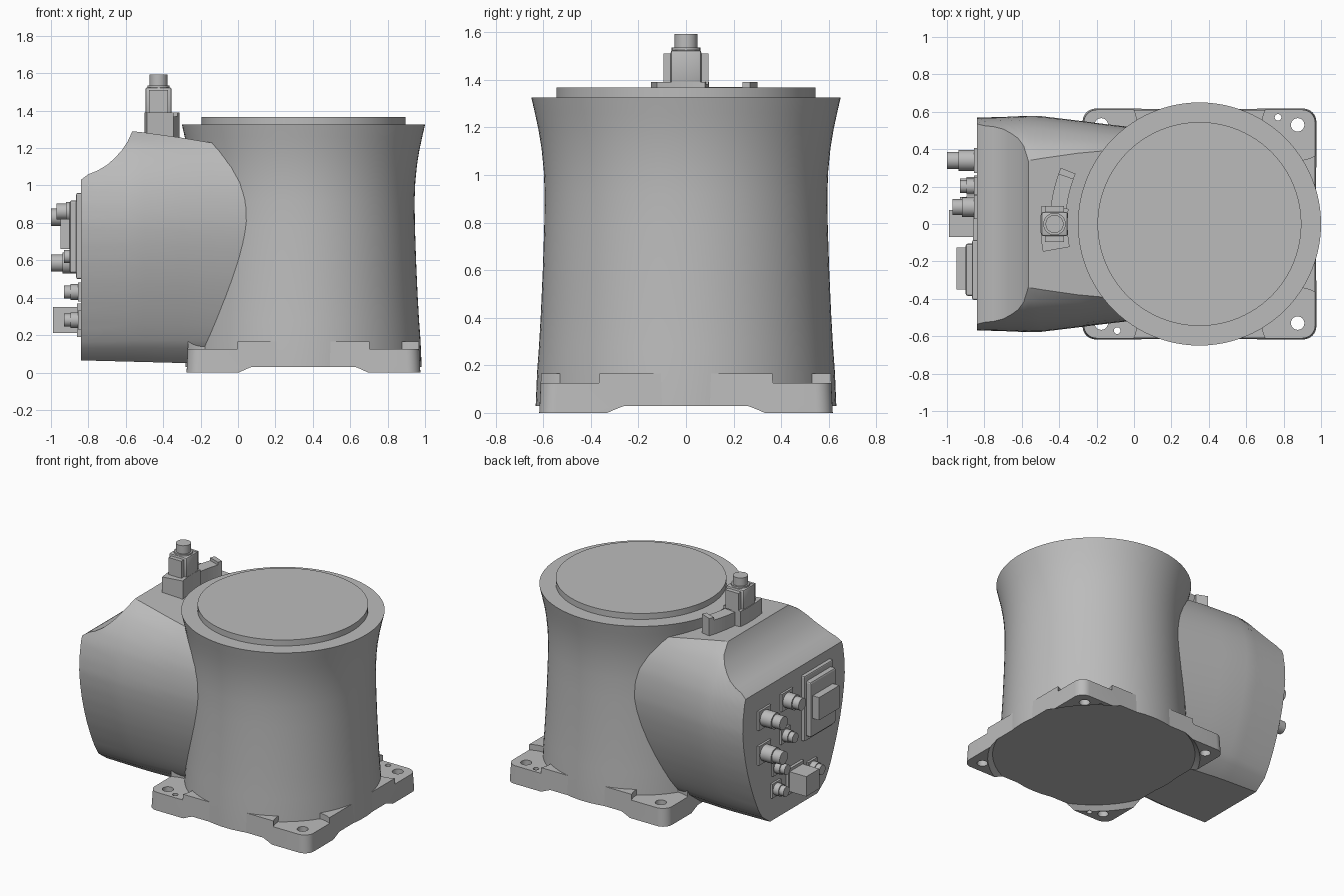
import bpy, bmesh
from math import pi, sin, cos
from mathutils import Matrix, Vector

cube = bpy.data.objects.get("Cube")
if cube:
    bpy.data.objects.remove(cube, do_unlink=True)

grey = bpy.data.materials.new("cast_grey")
grey.use_nodes = True
COLOUR = (0.5, 0.5, 0.5, 1)
grey.diffuse_color = COLOUR
grey.node_tree.nodes["Principled BSDF"].inputs["Base Color"].default_value = COLOUR

CX = 0.35      # column axis
REAR = -0.84   # connector panel plane


def finish(name, bm, smooth=True, angle=0.6):
    bmesh.ops.recalc_face_normals(bm, faces=bm.faces)
    mesh = bpy.data.meshes.new(name)
    bm.to_mesh(mesh)
    bm.free()
    mesh.materials.append(grey)
    ob = bpy.data.objects.new(name, mesh)
    bpy.context.collection.objects.link(ob)
    if smooth:
        shade(ob, angle)
    return ob


def shade(ob, angle=0.6):
    bpy.ops.object.select_all(action='DESELECT')
    ob.select_set(True)
    bpy.context.view_layer.objects.active = ob
    bpy.ops.object.shade_smooth_by_angle(angle=angle)


def add_cyl(bm, base, axis, r, length, sides=24, r2=None):
    rot = Vector((0, 0, 1)).rotation_difference(Vector(axis)).to_matrix().to_4x4()
    m = Matrix.Translation(base) @ rot @ Matrix.Translation((0, 0, length / 2))
    bmesh.ops.create_cone(bm, cap_ends=True, segments=sides, radius1=r,
                          radius2=r if r2 is None else r2, depth=length, matrix=m)


def add_box(bm, lo, hi, bevel=0):
    lo, hi = Vector(lo), Vector(hi)
    m = Matrix.Translation((lo + hi) / 2) @ Matrix.Diagonal((hi - lo).to_4d())
    verts = bmesh.ops.create_cube(bm, size=1, matrix=m)["verts"]
    if bevel:
        edges = {e for v in verts for e in v.link_edges}
        bmesh.ops.bevel(bm, geom=list(edges), offset=bevel, segments=2,
                        profile=0.5, affect='EDGES')


def cut(ob, cutters):
    for c in cutters:
        c.hide_render = True
        mod = ob.modifiers.new("cut", 'BOOLEAN')
        mod.operation, mod.solver, mod.object = 'DIFFERENCE', 'EXACT', c
    dg = bpy.context.evaluated_depsgraph_get()
    mesh = bpy.data.meshes.new_from_object(ob.evaluated_get(dg))
    ob.modifiers.clear()
    ob.data = mesh
    for c in cutters:
        bpy.data.objects.remove(c, do_unlink=True)


def lathe(name, profile, steps=96):
    bm = bmesh.new()
    rings = [[bm.verts.new((CX + r * cos(2 * pi * i / steps),
                            r * sin(2 * pi * i / steps), z))
              for i in range(steps)] for r, z in profile]
    for a, b in zip(rings, rings[1:]):
        for i in range(steps):
            j = (i + 1) % steps
            bm.faces.new((a[i], a[j], b[j], b[i]))
    bm.faces.new(rings[0])
    bm.faces.new(rings[-1])
    return finish(name, bm)


def interp(table, t):
    if t <= table[0][0]:
        return table[0][1]
    for (a, u), (b, v) in zip(table, table[1:]):
        if t <= b:
            return u + (v - u) * (t - a) / (b - a)
    return table[-1][1]


# Waisted column and its top disc
lathe("column", [(0.632, 0.03), (0.626, 0.17), (0.618, 0.28), (0.61, 0.42), (0.602, 0.6),
                 (0.596, 0.78), (0.594, 0.92), (0.598, 1.02), (0.607, 1.11),
                 (0.62, 1.19), (0.635, 1.26), (0.65, 1.325)])
lathe("top_disc", [(0.545, 1.32), (0.545, 1.367)])

# Square base plate with rounded corners
bm = bmesh.new()
HX, HY, RC = 0.625, 0.617, 0.07
for z, grow in ((0, 0), (0.165, -0.008)):
    ring = []
    for k, (sx, sy) in enumerate(((1, 1), (-1, 1), (-1, -1), (1, -1))):
        for i in range(9):
            a = k * pi / 2 + i * pi / 16
            ring.append(bm.verts.new((CX + sx * (HX - RC + grow) + RC * cos(a),
                                      sy * (HY - RC + grow) + RC * sin(a), z)))
    bm.faces.new(ring)
bm.verts.ensure_lookup_table()
n = len(bm.verts) // 2
for i in range(n):
    j = (i + 1) % n
    bm.faces.new((bm.verts[i], bm.verts[j], bm.verts[n + j], bm.verts[n + i]))
base = finish("base_plate", bm, smooth=False)

# Corner pockets, bolt holes, dowel holes and the recess that leaves four feet
UP = (0, 0, 1)
pockets, holes, recess = bmesh.new(), bmesh.new(), bmesh.new()
for sx in (-1, 1):
    for sy in (-1, 1):
        spot = (CX + sx * 0.525, sy * 0.53)
        add_cyl(pockets, (*spot, 0.125), UP, 0.19, 0.2, 48)
        add_cyl(holes, (*spot, -0.1), UP, 0.036, 0.5)
for x, y in ((0.77, 0.57), (-0.09, -0.57)):
    add_cyl(holes, (x, y, -0.1), UP, 0.018, 0.5, 16)
add_cyl(recess, (CX, 0, -0.03), UP, 0.74, 0.06, 96, 0.675)
cut(base, [finish(nm, b, False) for nm, b in
           (("pocket_cutter", pockets), ("hole_cutter", holes), ("recess_cutter", recess))])
shade(base)

# Rear housing: lofted sections whose tops follow a scooped line
WIDTH = [(0.05, 0.25), (0.065, 0.27), (0.13, 0.36), (0.2, 0.405), (0.3, 0.452), (0.4, 0.492),
         (0.5, 0.525), (0.6, 0.551), (0.7, 0.57), (0.8, 0.58), (0.9, 0.575),
         (1.0, 0.558), (1.1, 0.52), (1.2, 0.455), (1.25, 0.405), (1.29, 0.34)]
TOP = [(-0.84, 1.03), (-0.8, 1.06), (-0.75, 1.08), (-0.7, 1.11), (-0.66, 1.145),
       (-0.62, 1.19), (-0.59, 1.235), (-0.565, 1.29), (-0.5, 1.283), (-0.3, 1.255),
       (-0.15, 1.23), (0.1, 1.2)]
TAPER = [(-0.84, 0.98), (-0.52, 1.0), (0.1, 0.87)]
LEVELS = 28
bm = bmesh.new()
sections = []
for x, top in TOP:
    bottom = interp([(REAR, 0.065), (-0.27, 0.05)], x)
    half = []
    for i in range(LEVELS + 1):
        z = bottom + (top - bottom) * i / LEVELS
        if i == 1:
            z = 0.13
        elif i > 1:
            z = 0.13 + (top - 0.13) * (i - 1) / (LEVELS - 1)
        half.append((interp(WIDTH, z) * interp(TAPER, x), z))
    loop = half + [(-w, z) for w, z in reversed(half)]
    sections.append([bm.verts.new((x, y, z)) for y, z in loop])
for a, b in zip(sections, sections[1:]):
    for i in range(len(a)):
        j = (i + 1) % len(a)
        bm.faces.new((a[i], a[j], b[j], b[i]))
bm.faces.new(sections[0])
bm.faces.new(sections[-1])
finish("rear_housing", bm, angle=0.45)


# Curved bracket on top of the housing
def add_arc(bm, r0, r1, a0, a1, z0, z1, steps=8):
    rings = []
    for i in range(steps + 1):
        a = a0 + (a1 - a0) * i / steps
        rings.append([bm.verts.new((CX - r * cos(a), r * sin(a), z))
                      for r, z in ((r0, z0), (r1, z0), (r1, z1), (r0, z1))])
    for p, q in zip(rings, rings[1:]):
        for k in range(4):
            m = (k + 1) % 4
            bm.faces.new((p[k], p[m], q[m], q[k]))
    bm.faces.new(rings[0])
    bm.faces.new(rings[-1])


bm = bmesh.new()
add_arc(bm, 0.705, 0.85, -0.175, 0.115, 1.22, 1.39)
add_arc(bm, 0.715, 0.80, 0.115, 0.34, 1.22, 1.37)
add_arc(bm, 0.715, 0.80, 0.34, 0.385, 1.22, 1.39, 2)
finish("arc_bracket", bm, smooth=False)

# Upright connector standing on the bracket
bm = bmesh.new()
add_box(bm, (-0.495, -0.065, 1.38), (-0.355, 0.065, 1.525), 0.012)
add_box(bm, (-0.475, -0.095, 1.38), (-0.375, 0.095, 1.51))
add_cyl(bm, (-0.425, 0, 1.51), UP, 0.06, 0.025)
add_cyl(bm, (-0.425, 0, 1.52), UP, 0.048, 0.072)
finish("upright_connector", bm)

# Large rear socket panel
bm = bmesh.new()
add_box(bm, (-0.865, -0.405, 0.5), (-0.83, -0.085, 0.96), 0.008)
add_box(bm, (-0.9, -0.385, 0.53), (-0.85, -0.105, 0.92), 0.012)
add_box(bm, (-0.95, -0.35, 0.66), (-0.88, -0.125, 0.82))
finish("socket_panel", bm, smooth=False)

# Square rear port
bm = bmesh.new()
add_box(bm, (-0.86, -0.085, 0.19), (-0.83, 0.085, 0.37))
add_box(bm, (-0.99, -0.07, 0.21), (-0.84, 0.075, 0.35))
finish("square_port", bm, smooth=False)

# Round rear connectors: y, z, radius, reach
OUT = (-1, 0, 0)
for i, (y, z, r, reach) in enumerate((
        (0.34, 0.83, 0.056, 0.16), (0.34, 0.585, 0.056, 0.16), (0.09, 0.86, 0.052, 0.13),
        (0.11, 0.62, 0.042, 0.09), (0.2, 0.43, 0.042, 0.09),
        (0.21, 0.28, 0.042, 0.09), (-0.19, 0.28, 0.042, 0.09))):
    bm = bmesh.new()
    f = r * 1.2
    add_box(bm, (REAR - 0.015, y - f, z - f), (REAR + 0.01, y + f, z + f))
    add_cyl(bm, (REAR, y, z), OUT, r, reach * 0.62)
    add_cyl(bm, (REAR, y, z), OUT, r * 0.82, reach)
    finish("round_connector_%d" % (i + 1), bm)
